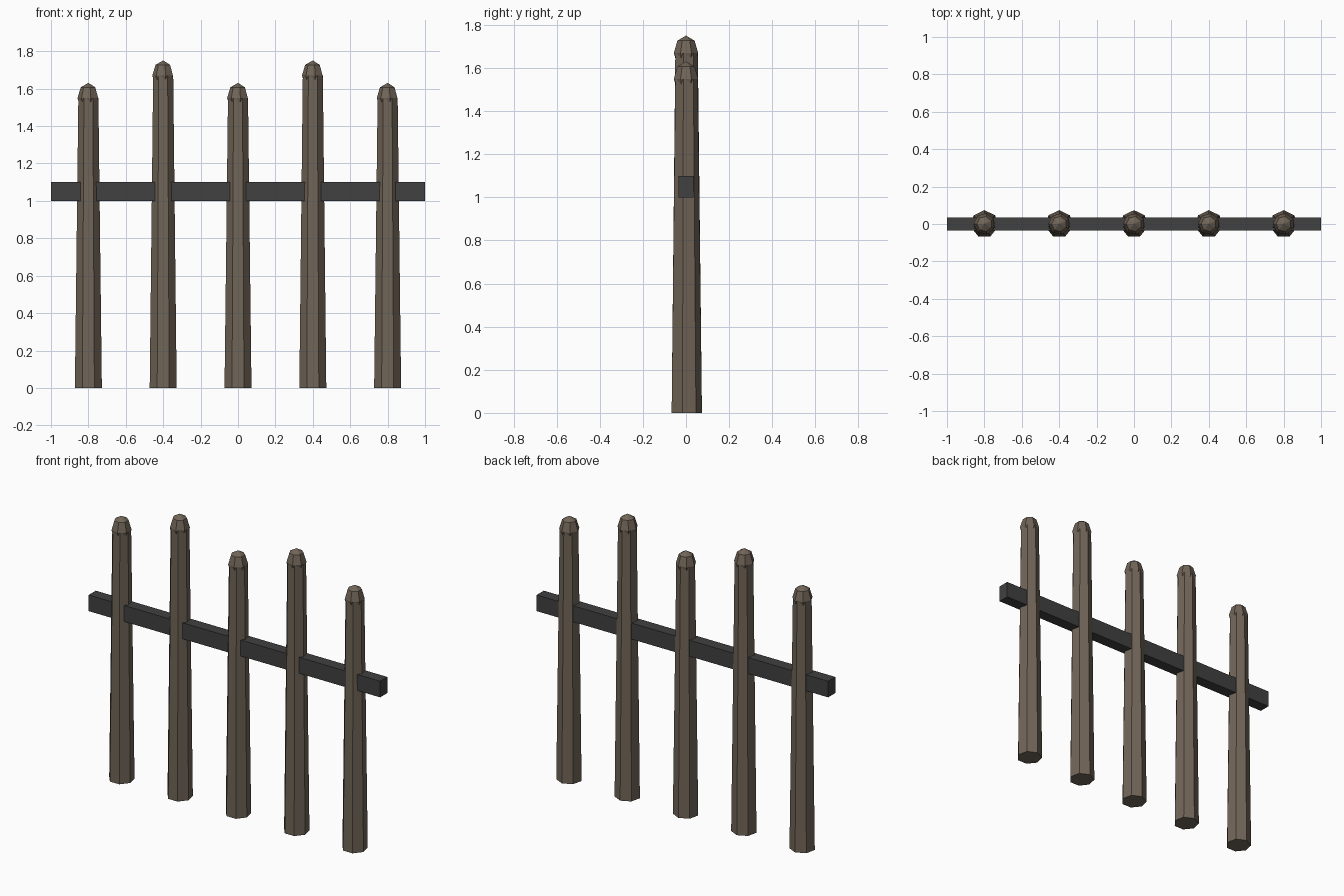
import bpy, bmesh, math
from mathutils import Matrix

if "Cube" in bpy.data.objects:
    bpy.data.objects.remove(bpy.data.objects["Cube"])

SIDES = 7


def material(name, color):
    m = bpy.data.materials.new(name)
    m.diffuse_color = (*color, 1)
    m.use_nodes = True
    m.node_tree.nodes["Principled BSDF"].inputs["Base Color"].default_value = m.diffuse_color
    return m


wood = material("weathered_wood", (0.165, 0.13, 0.097))
iron = material("dark_iron", (0.052, 0.052, 0.052))


def finish(name, bm, mat, location):
    bmesh.ops.recalc_face_normals(bm, faces=bm.faces)
    mesh = bpy.data.meshes.new(name)
    bm.to_mesh(mesh)
    bm.free()
    mesh.materials.append(mat)
    ob = bpy.data.objects.new(name, mesh)
    ob.location = location
    bpy.context.collection.objects.link(ob)
    return ob


def ring(bm, radius, z, start):
    """Seven-sided ring of vertices whose first corner points along start."""
    angles = [start + 2 * math.pi * i / SIDES for i in range(SIDES)]
    return [bm.verts.new((radius * math.cos(a), radius * math.sin(a), z)) for a in angles]


def bridge(bm, a, b):
    for i in range(SIDES):
        j = (i + 1) % SIDES
        bm.faces.new((a[i], a[j], b[j], b[i]))


def post(name, x, height):
    # Tapered seven-sided shaft, one corner facing the back
    bm = bmesh.new()
    low = ring(bm, 0.074, 0, math.pi / 2)
    high = ring(bm, 0.055, height, math.pi / 2)
    bridge(bm, low, high)
    bm.faces.new(low)
    bm.faces.new(high)
    finish(name, bm, wood, (x, 0, 0))


def cap(name, x, z):
    # Stretched low-poly ball sunk into the shaft, one corner facing -x
    bm = bmesh.new()
    bmesh.ops.create_uvsphere(bm, u_segments=SIDES, v_segments=4, radius=1)
    bm.free()
    bm = bmesh.new()
    r, h, s = 0.058, 0.081, math.sqrt(0.5)
    rings = [ring(bm, r * k, h * t, math.pi) for k, t in ((s, -s), (1, 0), (s, s))]
    bridge(bm, rings[0], rings[1])
    bridge(bm, rings[1], rings[2])
    for loop, end in ((rings[0], -h), (rings[2], h)):
        pole = bm.verts.new((0, 0, end))
        for i in range(SIDES):
            bm.faces.new((loop[i], loop[(i + 1) % SIDES], pole))
    finish(name, bm, wood, (x, 0, z))


# Five posts, alternating short and tall
for i in range(5):
    x = -0.8 + 0.4 * i
    height = 1.67 if i % 2 else 1.55
    post(f"post_{i + 1}", x, height)
    cap(f"post_cap_{i + 1}", x, height)

# Horizontal rail through all the posts
bm = bmesh.new()
bmesh.ops.create_cube(bm, size=1, matrix=Matrix.Diagonal((2.0, 0.07, 0.1, 1)))
finish("rail", bm, iron, (0, 0, 1.05))
